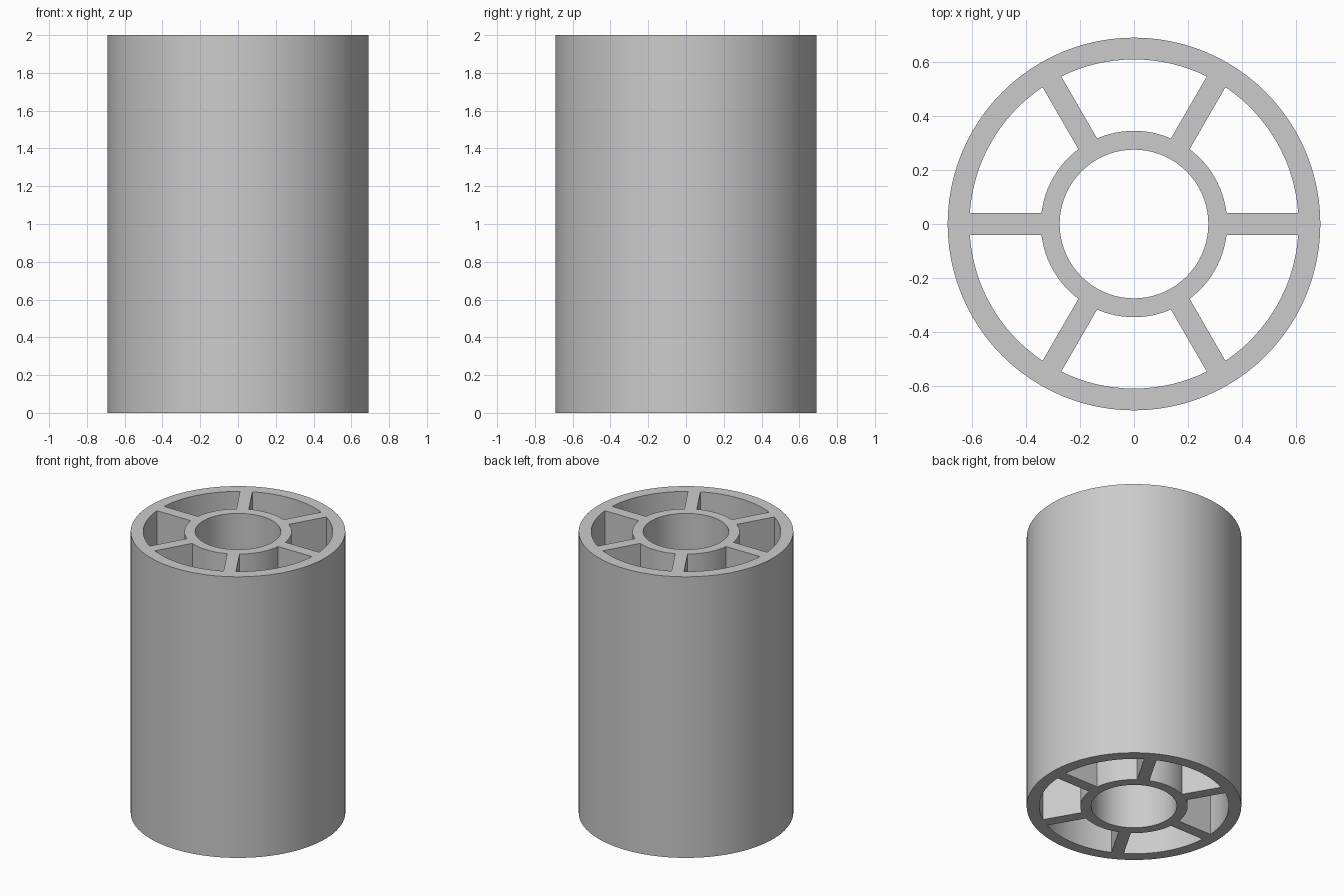
import bpy, bmesh, math

if "Cube" in bpy.data.objects:
    bpy.data.objects.remove(bpy.data.objects["Cube"])

HEIGHT = 2.0
R_OUT, R_IN = 0.692, 0.611      # outer wall
H_OUT, H_IN = 0.346, 0.276      # central hub
HALF_SPOKE = 0.04
SPOKES, SEG = 6, 96


def arc(r, a0, a1, n):
    return [(r * math.cos(a0 + (a1 - a0) * i / n), r * math.sin(a0 + (a1 - a0) * i / n))
            for i in range(n + 1)]


def circle(r):
    return arc(r, 0, math.tau, SEG)[:-1]


def pocket(k):
    """Outline of the opening between two neighbouring spokes."""
    start, end = math.tau * k / SPOKES, math.tau * (k + 1) / SPOKES
    o, i = math.asin(HALF_SPOKE / R_IN), math.asin(HALF_SPOKE / H_OUT)
    return arc(R_IN, start + o, end - o, 16) + arc(H_OUT, end - i, start + i, 12)


# Cross-section: outer rim, bore and the six pockets
bm = bmesh.new()
for loop in [circle(R_OUT), circle(H_IN)] + [pocket(k) for k in range(SPOKES)]:
    verts = [bm.verts.new((x, y, 0)) for x, y in loop]
    for a, b in zip(verts, verts[1:] + verts[:1]):
        bm.edges.new((a, b))
bmesh.ops.triangle_fill(bm, use_beauty=True, use_dissolve=False, edges=bm.edges[:])

# Extrude the section into a closed solid
ext = bmesh.ops.extrude_face_region(bm, geom=bm.faces[:], use_keep_orig=True)
top = [g for g in ext["geom"] if isinstance(g, bmesh.types.BMVert)]
bmesh.ops.translate(bm, verts=top, vec=(0, 0, HEIGHT))
bmesh.ops.recalc_face_normals(bm, faces=bm.faces[:])

mesh = bpy.data.meshes.new("spoked_tube")
bm.to_mesh(mesh)
bm.free()
tube = bpy.data.objects.new("spoked_tube", mesh)
bpy.context.collection.objects.link(tube)

grey = bpy.data.materials.new("light_grey")
grey.diffuse_color = (0.6, 0.6, 0.6, 1)
grey.use_nodes = True
grey.node_tree.nodes["Principled BSDF"].inputs["Base Color"].default_value = grey.diffuse_color
mesh.materials.append(grey)

# Smooth walls, crisp rims and spoke corners
bpy.context.view_layer.objects.active = tube
tube.select_set(True)
bpy.ops.object.shade_smooth_by_angle(angle=math.radians(30))
